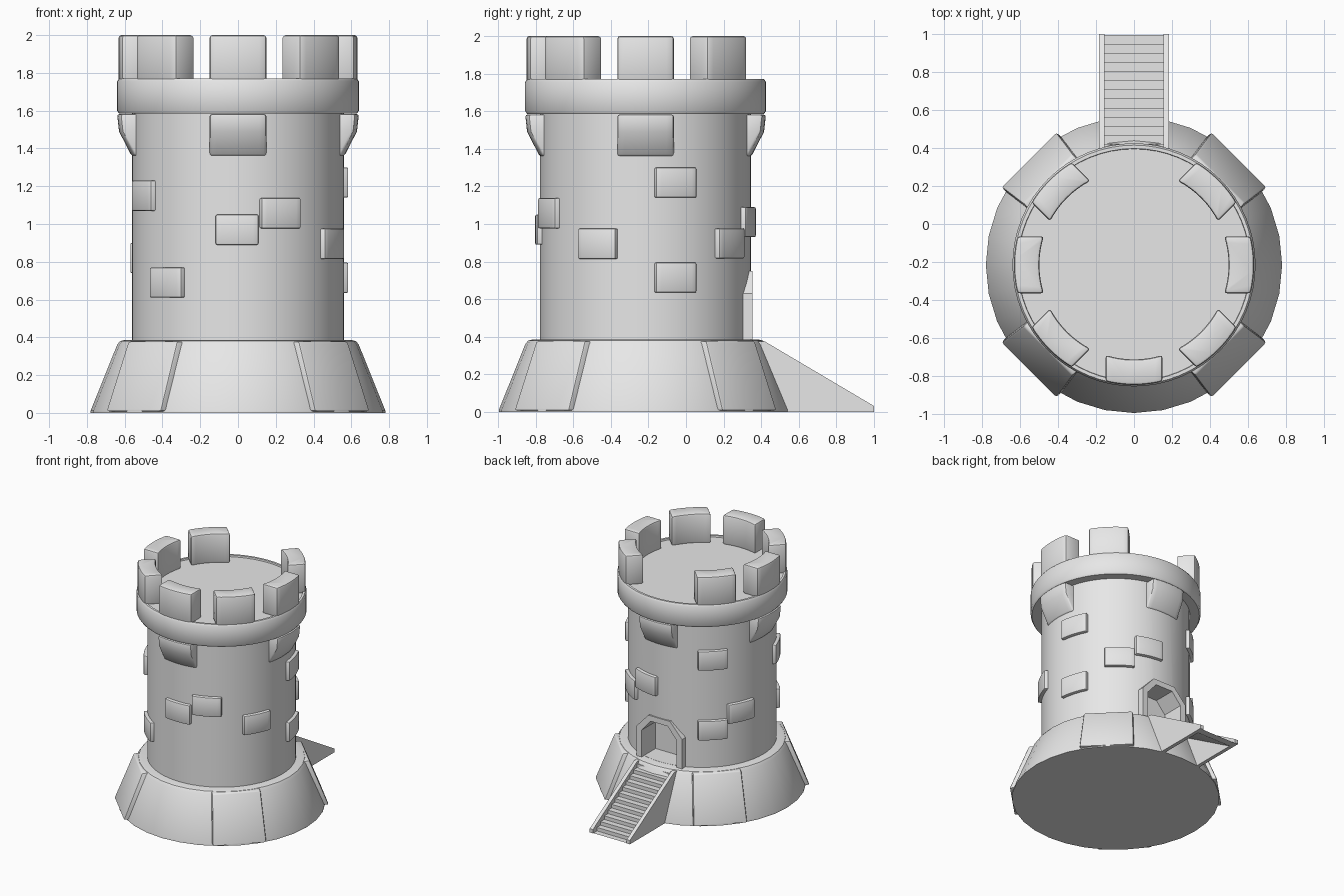
import bpy, bmesh
from math import sin, cos, pi, radians, sqrt

if "Cube" in bpy.data.objects:
    bpy.data.objects.remove(bpy.data.objects["Cube"])

CY = -0.215  # the tower axis sits forward of the origin

stone = bpy.data.materials.new("grey_stone")
stone.use_nodes = True
stone.diffuse_color = (0.8, 0.8, 0.8, 1)
stone.node_tree.nodes["Principled BSDF"].inputs["Base Color"].default_value = (0.8, 0.8, 0.8, 1)


def smooth(ob):
    bpy.ops.object.select_all(action="DESELECT")
    ob.select_set(True)
    bpy.context.view_layer.objects.active = ob
    bpy.ops.object.shade_smooth_by_angle(angle=radians(35))


def loft(name, loops, bevel=0.0):
    """Solid skinned through equal-length point loops, capped at both ends."""
    bm = bmesh.new()
    rings = [[bm.verts.new(p) for p in loop] for loop in loops]
    for a, b in zip(rings, rings[1:]):
        for i in range(len(a)):
            j = (i + 1) % len(a)
            bm.faces.new((a[i], a[j], b[j], b[i]))
    bm.faces.new(rings[0])
    bm.faces.new(rings[-1])
    bmesh.ops.recalc_face_normals(bm, faces=bm.faces)
    if bevel:
        edges = [e for e in bm.edges if e.calc_face_angle(0) > radians(40)]
        bmesh.ops.bevel(bm, geom=edges, offset=bevel, segments=2, profile=0.5,
                        affect="EDGES", clamp_overlap=True)
    mesh = bpy.data.meshes.new(name)
    bm.to_mesh(mesh)
    bm.free()
    ob = bpy.data.objects.new(name, mesh)
    bpy.context.collection.objects.link(ob)
    mesh.materials.append(stone)
    smooth(ob)
    return ob


def lathe(name, profile, sides=64):
    """Round solid about the tower axis from (radius, height) pairs."""
    return loft(name, [[(r * cos(2 * pi * i / sides), CY + r * sin(2 * pi * i / sides), z)
                        for i in range(sides)] for r, z in profile])


def block(name, angle, layers, bevel, flat=False):
    """Stone following the wall; layers are (height, half width, inner, outer radius)."""
    n = 1 if flat else 8
    c, s = cos(radians(angle)), sin(radians(angle))
    loops = []
    for z, h, r_in, r_out in layers:
        ts = [h * (2 * i / n - 1) for i in range(n + 1)]

        def dist(r, t):
            return r if flat else sqrt(r * r - t * t)
        pts = [(dist(r_out, t), t) for t in ts] + [(dist(r_in, t), t) for t in reversed(ts)]
        loops.append([(d * c - t * s, CY + d * s + t * c, z) for d, t in pts])
    return loft(name, loops, bevel)


def extrude_x(name, outline, x0, x1):
    return loft(name, [[(x, y, z) for y, z in outline] for x in (x0, x1)])


def extrude_y(name, outline, y0, y1):
    return loft(name, [[(x, y, z) for x, z in outline] for y in (y0, y1)])


def arch(half, spring, flat_half, top, sill):
    """Chamfered doorway outline."""
    right = [(half, sill), (half, spring), (flat_half, top)]
    return right + [(-x, z) for x, z in reversed(right)]


# Round masonry
lathe("sloped_base", [(0.78, 0), (0.78, 0.012), (0.64, 0.36), (0.625, 0.38), (0.6, 0.386)], 32)
tower = lathe("tower_wall", [(0.56, 0.3), (0.56, 1.65)])
lathe("parapet_and_roof_floor", [(0.63, 1.585), (0.64, 1.6), (0.64, 1.755),
                                 (0.63, 1.77), (0.612, 1.77), (0.61, 1.757)])

# Buttresses on the diagonals, corbels on the axes
for a in range(0, 360, 90):
    block(f"buttress_{a + 45}", a + 45,
          [(0.008, 0.205, 0.5, 0.785), (0.378, 0.185, 0.5, 0.64)], 0.012, flat=True)
    block(f"corbel_{a}", a, [(1.36, 0.15, 0.5, 0.563), (1.49, 0.15, 0.5, 0.63),
                             (1.582, 0.15, 0.5, 0.64)], 0.012)

# Battlements, leaving a gap above the door
for a in range(0, 360, 45):
    if a != 90:
        block(f"merlon_{a}", a, [(1.755, 0.15, 0.498, 0.632), (2.0, 0.15, 0.498, 0.632)], 0.015)

# Raised wall bricks: (angle, middle height)
bricks = [(-153, 1.15), (-90.5, 0.97), (-66.5, 1.057), (-27, 0.895), (-132, 0.69),
          (16.5, 1.22), (16.5, 0.715), (53, 0.897), (76.5, 1.01),
          (133, 1.28), (133, 0.7), (156, 0.82)]
for i, (a, z) in enumerate(bricks):
    block(f"wall_brick_{i + 1}", a, [(z - 0.08, 0.113, 0.53, 0.587),
                                     (z + 0.08, 0.113, 0.53, 0.587)], 0.008)

# Doorway recess cut into the wall
cutter = extrude_y("doorway_cutter", arch(0.18, 0.62, 0.09, 0.72, 0.387), 0.17, 0.5)
cutter.hide_render = True
cut = tower.modifiers.new("doorway", "BOOLEAN")
cut.operation, cut.solver, cut.object = "DIFFERENCE", "EXACT", cutter
smooth(tower)
bpy.ops.object.modifier_apply(modifier=cut.name)
bpy.data.objects.remove(cutter)
smooth(tower)

# Door frame
frame = arch(0.21, 0.63, 0.1, 0.75, 0.37) + arch(0.16, 0.61, 0.078, 0.705, 0.37)[::-1]
extrude_y("door_frame", frame, 0.17, 0.353)

# Stairs: two side walls and a hollow flight of steps
side = [(0.38, 0), (0.38, 0.375), (0.42, 0.375), (1.0, 0.032), (1.0, 0)]
for name, x in (("left", 0.155), ("right", -0.185)):
    extrude_x(f"stair_side_{name}", side, x, x + 0.03)
STEPS, Y0, Y1, TOP = 12, 0.42, 0.995, 0.355
run, rise = (Y1 - Y0) / STEPS, TOP / STEPS
steps = [(0.38, TOP)]
for i in range(STEPS):
    y = Y0 + i * run
    steps += [(y, TOP - i * rise), (y, TOP - (i + 1) * rise)]
steps += [(Y1, 0.0), (Y1 - 0.06, 0.0), (0.38, TOP - 0.03)]
extrude_x("stair_steps", steps, -0.156, 0.156)
